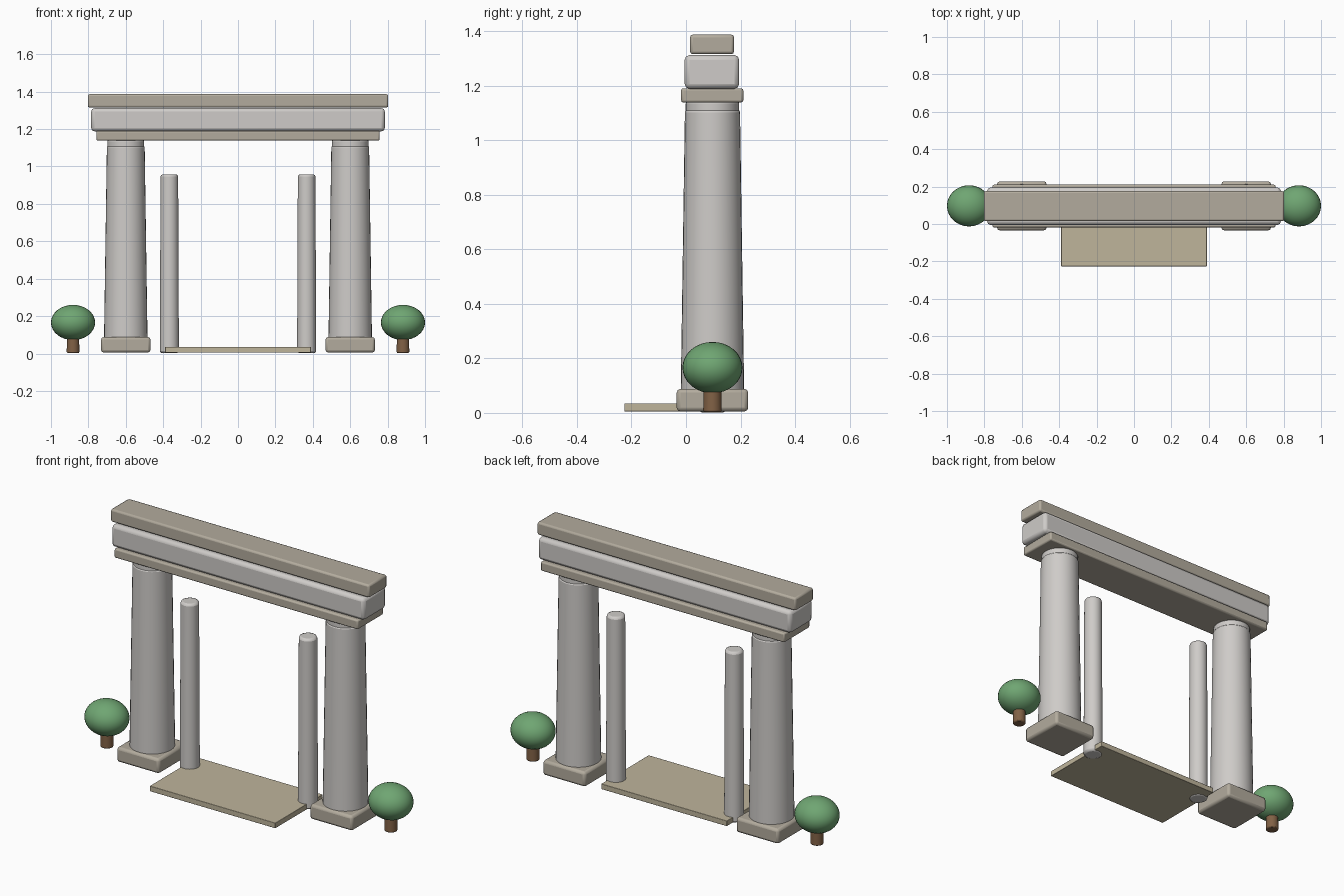
import bpy, math

if "Cube" in bpy.data.objects:
    bpy.data.objects.remove(bpy.data.objects["Cube"])

CY = 0.097  # depth of the gate's centre line


def material(name, rgb):
    m = bpy.data.materials.new(name)
    m.diffuse_color = (*rgb, 1)
    m.use_nodes = True
    m.node_tree.nodes["Principled BSDF"].inputs["Base Color"].default_value = m.diffuse_color
    return m


STONE = material("pale_stone", (0.62, 0.60, 0.58))
TRIM = material("tan_stone", (0.45, 0.41, 0.34))
SAND = material("sand_stone", (0.52, 0.46, 0.33))
LEAF = material("leaf", (0.16, 0.38, 0.17))
BARK = material("bark", (0.22, 0.12, 0.06))


def finish(ob, name, mat, bevel=0, segments=2):
    ob.name = name
    ob.data.materials.append(mat)
    if bevel:
        b = ob.modifiers.new("bevel", 'BEVEL')
        b.width, b.segments = bevel, segments
        b.limit_method = 'ANGLE'
        b.angle_limit = math.radians(50)
    bpy.ops.object.shade_smooth_by_angle(angle=math.radians(35))
    return ob


def box(name, x, y, z, mat, bevel):
    """Box from (min, max) ranges."""
    bpy.ops.mesh.primitive_cube_add(size=1, location=[sum(r) / 2 for r in (x, y, z)])
    ob = bpy.context.object
    ob.scale = [r[1] - r[0] for r in (x, y, z)]
    bpy.ops.object.transform_apply(location=False, rotation=False, scale=True)
    return finish(ob, name, mat, bevel)


def post(name, x, z0, z1, r0, r1, mat, bevel):
    """Upright, tapered round post."""
    bpy.ops.mesh.primitive_cone_add(vertices=32, radius1=r0, radius2=r1, depth=z1 - z0,
                                    location=(x, CY, (z0 + z1) / 2))
    return finish(bpy.context.object, name, mat, bevel)


# Stacked lintel
box("lintel_underside", (-0.757, 0.757), (-0.018, 0.21), (1.138, 1.19), TRIM, 0.008)
box("lintel_beam", (-0.785, 0.785), (-0.005, 0.195), (1.188, 1.312), STONE, 0.018)
box("lintel_cap", (-0.803, 0.803), (0.015, 0.176), (1.315, 1.387), TRIM, 0.01)

# Threshold slab
box("threshold_slab", (-0.39, 0.39), (-0.226, 0.195), (0.005, 0.035), SAND, 0.002)

for side, label in ((-1, "left"), (1, "right")):
    # Main column with base and neck
    x = side * 0.6
    box(label + "_column_base", (x - 0.132, x + 0.132), (CY - 0.131, CY + 0.131),
        (0.005, 0.088), TRIM, 0.014)
    post(label + "_column", x, 0.03, 1.11, 0.117, 0.101, STONE, 0.008)
    post(label + "_column_neck", x, 1.10, 1.142, 0.098, 0.098, STONE, 0.008)

    # Slim inner post
    post(label + "_inner_post", side * 0.367, 0.002, 0.958, 0.051, 0.047, STONE, 0.012)

    # Round shrub on a trunk
    post(label + "_shrub_trunk", side * 0.882, 0.003, 0.12, 0.034, 0.032, BARK, 0.006)
    bpy.ops.mesh.primitive_uv_sphere_add(segments=32, ring_count=16, radius=1,
                                         location=(side * 0.882, CY, 0.166))
    shrub = bpy.context.object
    shrub.scale = (0.118, 0.11, 0.094)
    finish(shrub, label + "_shrub", LEAF)
